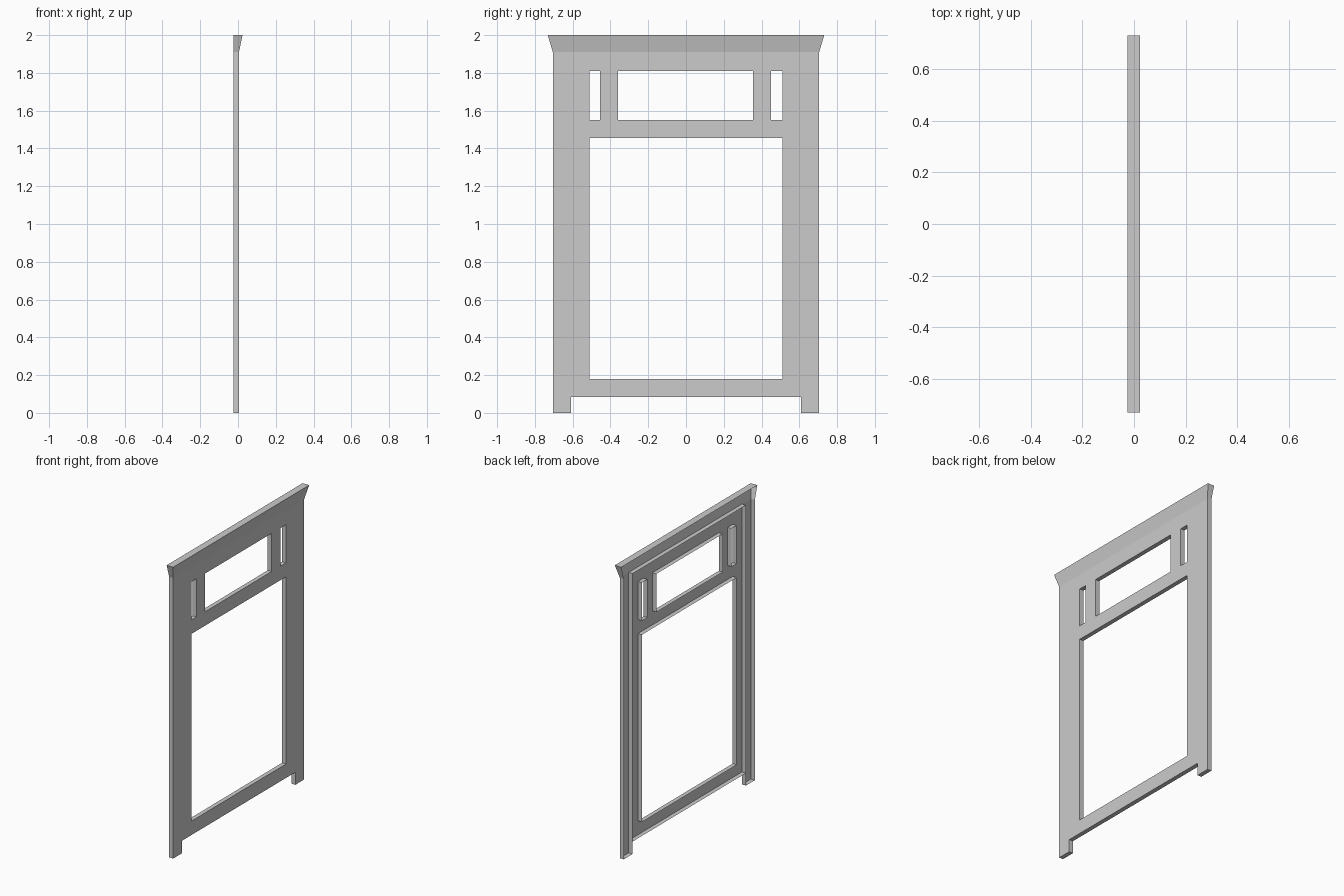
import bpy, bmesh

if "Cube" in bpy.data.objects:
    bpy.data.objects.remove(bpy.data.objects["Cube"])

FRONT, BACK = 0.005, -0.025


def finish(bm, name):
    # keep the outer skin pointing outwards (face plates look along +x)
    bmesh.ops.recalc_face_normals(bm, faces=bm.faces)
    plate = max(bm.faces, key=lambda f: abs(f.normal.x) * f.calc_area())
    if plate.normal.x < 0:
        bmesh.ops.reverse_faces(bm, faces=bm.faces)
    me = bpy.data.meshes.new(name)
    bm.to_mesh(me)
    bm.free()
    ob = bpy.data.objects.new(name, me)
    bpy.context.collection.objects.link(ob)
    return ob


def open_back_panel(name, ys, zs, holes=(), open_top=False):
    """Flat plate on a y/z grid; every rim is extruded back, rear stays open."""
    bm = bmesh.new()
    grid = [[bm.verts.new((FRONT, y, z)) for z in zs] for y in ys]
    for i in range(len(ys) - 1):
        for j in range(len(zs) - 1):
            if (i, j) not in holes:
                bm.faces.new((grid[i][j], grid[i + 1][j],
                              grid[i + 1][j + 1], grid[i][j + 1]))
    loose = [v for v in bm.verts if not v.link_faces]
    bmesh.ops.delete(bm, geom=loose, context='VERTS')
    rim = [e for e in bm.edges if e.is_boundary
           and not (open_top and all(v.co.z == zs[-1] or abs(v.co.z - zs[-1]) < 1e-4
                                     for v in e.verts))]
    out = bmesh.ops.extrude_edge_only(bm, edges=rim)["geom"]
    for v in out:
        if isinstance(v, bmesh.types.BMVert):
            v.co.x = BACK
    return finish(bm, name)


# inner frame: one large opening, three upper lights
ys = [-0.61, -0.51, -0.455, -0.36, 0.355, 0.45, 0.51, 0.61]
zs = [0.085, 0.18, 1.455, 1.55, 1.81, 1.91]
openings = {(i, 1) for i in range(1, 6)} | {(1, 3), (3, 3), (5, 3)}
open_back_panel("window_frame", ys, zs, openings)

# side posts, mirrored across y
post = open_back_panel("side_posts", [0.61, 0.705], [0, 1.91], open_top=True)
mirror = post.modifiers.new("mirror", 'MIRROR')
mirror.use_axis = (False, True, False)

# flared crown: front, two ends and top
bm = bmesh.new()
low = [bm.verts.new(c + (1.91,)) for c in
       ((BACK, -0.705), (FRONT, -0.705), (FRONT, 0.705), (BACK, 0.705))]
top = [bm.verts.new(c + (2.0,)) for c in
       ((BACK, -0.732), (0.024, -0.732), (0.024, 0.732), (BACK, 0.732))]
for k in range(3):
    bm.faces.new((low[k], low[k + 1], top[k + 1], top[k]))
bm.faces.new(top)
finish(bm, "crown_moulding")
